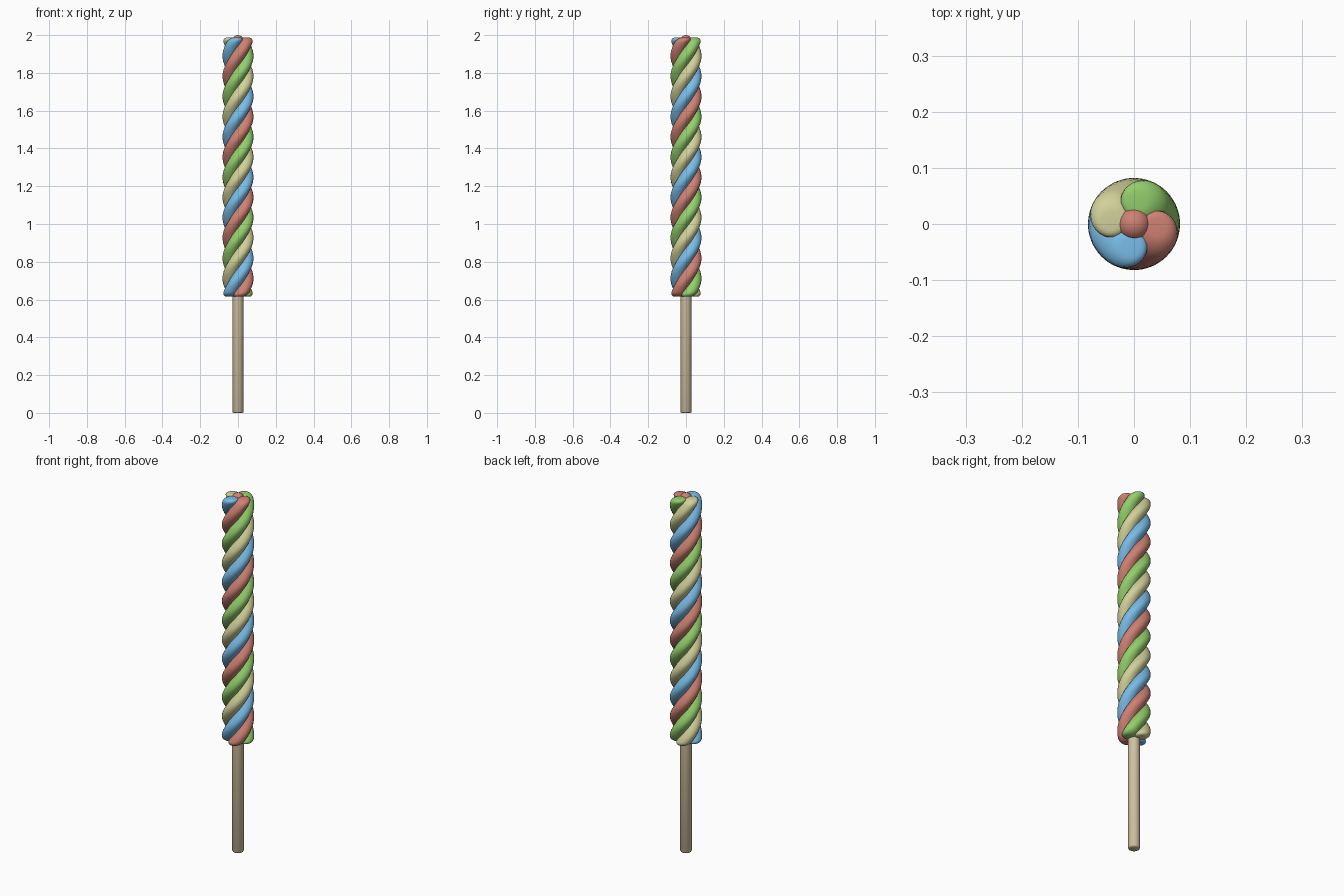
import bpy, bmesh, math

if "Cube" in bpy.data.objects:
    bpy.data.objects.remove(bpy.data.objects["Cube"])

Z0, Z1 = 0.615, 1.987      # candy bottom and top
PITCH, PHASE_Z = 0.428, 1.675
ORBIT, RADIUS = 0.042, 0.04
ROUND = 0.024              # rounding at the strand ends


def material(name, rgb):
    m = bpy.data.materials.new(name)
    m.diffuse_color = (*rgb, 1)
    m.use_nodes = True
    m.node_tree.nodes["Principled BSDF"].inputs["Base Color"].default_value = m.diffuse_color
    return m


def finish(bm, name, mat, angle=60):
    bmesh.ops.recalc_face_normals(bm, faces=bm.faces)
    me = bpy.data.meshes.new(name)
    bm.to_mesh(me)
    bm.free()
    me.materials.append(mat)
    ob = bpy.data.objects.new(name, me)
    bpy.context.collection.objects.link(ob)
    bpy.ops.object.select_all(action='DESELECT')
    ob.select_set(True)
    bpy.context.view_layer.objects.active = ob
    bpy.ops.object.shade_smooth_by_angle(angle=math.radians(angle))
    return ob


def loft(name, mat, levels, centre, sides):
    """Stack horizontal circles (z, radius) whose centres follow centre(z)."""
    bm = bmesh.new()
    rings = []
    for z, r in levels:
        cx, cy, turn = centre(z)
        rings.append([bm.verts.new((cx + r * math.cos(turn + math.tau * i / sides),
                                    cy + r * math.sin(turn + math.tau * i / sides), z))
                      for i in range(sides)])
    for a, b in zip(rings, rings[1:]):
        for i in range(sides):
            j = (i + 1) % sides
            bm.faces.new((a[i], a[j], b[j], b[i]))
    bm.faces.new(rings[0][::-1])
    bm.faces.new(rings[-1])
    return finish(bm, name, mat)


# Twisted candy strands with rounded ends
cap = [(ROUND * (1 - math.cos(t)), RADIUS - ROUND * (1 - math.sin(t)))
       for t in [math.pi / 2 * k / 6 for k in range(6)]]
body = [(Z0 + ROUND + (Z1 - Z0 - 2 * ROUND) * k / 110, RADIUS) for k in range(111)]
levels = [(Z0 + h, r) for h, r in cap] + body + [(Z1 - h, r) for h, r in reversed(cap)]

red = material("red_candy", (0.62, 0.22, 0.17))
strands = [("blue", material("blue_candy", (0.19, 0.50, 0.80))),
           ("red", red),
           ("green", material("green_candy", (0.29, 0.62, 0.15))),
           ("yellow", material("yellow_candy", (0.64, 0.63, 0.32)))]
for k, (colour, mat) in enumerate(strands):
    def helix(z, k=k):
        a = math.tau * (z - PHASE_Z) / PITCH + k * math.pi / 2
        return ORBIT * math.cos(a), ORBIT * math.sin(a), a
    loft(colour + "_strand", mat, levels, helix, 32)

# Round tip in the middle of the twist
bm = bmesh.new()
bmesh.ops.create_uvsphere(bm, u_segments=32, v_segments=16, radius=0.03)
bmesh.ops.translate(bm, verts=bm.verts, vec=(0, 0, 1.97))
finish(bm, "centre_tip", red)

# Wooden stick with a softened lower edge
wood = material("wood", (0.62, 0.53, 0.35))
loft("stick", wood, [(0, 0.024), (0.002, 0.027), (0.007, 0.03), (0.8, 0.03)],
     lambda z: (0, 0, 0), 32)
